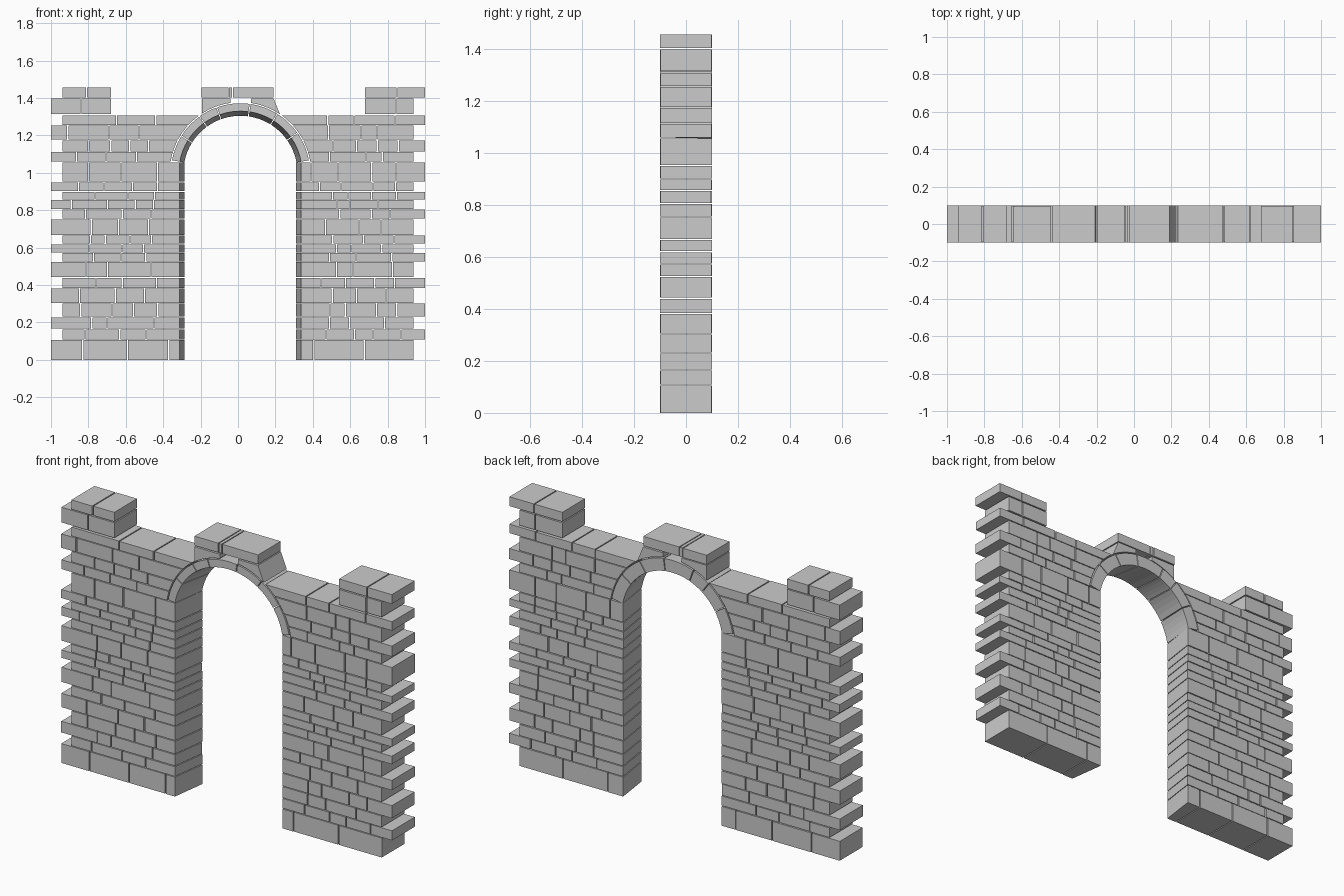
import bpy, bmesh, math, random

if "Cube" in bpy.data.objects:
    bpy.data.objects.remove(bpy.data.objects["Cube"])

random.seed(7)
CX, CZ = 0.013, 1.0            # centre of the arch circle
R_OUT, R_FRONT, R_BACK = 0.372, 0.33, 0.305
R_WALL = 0.378                 # masonry is cut back to this radius
GAP = 0.006
# course boundaries from ground to wall top, then the battlement courses
LEVELS = [0, .11, .167, .232, .305, .385, .443, .527, .575, .622, .669, .755,
          .807, .858, .902, .953, 1.06, 1.115, 1.177, 1.257, 1.31]
BATTLE = [(1.315, 1.398), (1.404, 1.455)]


def prism(bm, front, back=None, y0=-0.1, y1=0.1):
    """Stone with a front and a back outline (x, z), same point count."""
    back = back or front
    a = [bm.verts.new((x, y0, z)) for x, z in front]
    b = [bm.verts.new((x, y1, z)) for x, z in back]
    bm.faces.new(a)
    bm.faces.new(b[::-1])
    n = len(a)
    for i in range(n):
        bm.faces.new((a[i], b[i], b[(i + 1) % n], a[(i + 1) % n]))


def rect(x0, x1, z0, z1):
    return [(x0, z0), (x1, z0), (x1, z1), (x0, z1)]


def stone(bm, front, back=None):
    """Stone with slightly uneven face depth."""
    j = random.uniform(0, 0.003)
    prism(bm, front, back, -0.1 + j, 0.1 - random.uniform(0, 0.003))


def finish(bm, name):
    bmesh.ops.recalc_face_normals(bm, faces=bm.faces)
    me = bpy.data.meshes.new(name)
    bm.to_mesh(me)
    bm.free()
    ob = bpy.data.objects.new(name, me)
    bpy.context.collection.objects.link(ob)


def arc_x(z, r=R_WALL):
    return math.sqrt(max(r * r - (z - CZ) ** 2, 0))


def outer_edge(side, row):
    """Toothed outer ends, opposite phase on the two piers."""
    return side * (1.0 if (row % 2 == 0) == (side < 0) else 0.938)


# joints that can be read clearly, others are random
JOINTS = {(-1, 0): [-.83, -.59, -.37], (1, 0): [.405, .675],
          (-1, 15): [-.80, -.625, -.43], (1, 15): [.39, .535, .715, .845],
          (-1, 18): [-.91, -.69, -.53], (-1, 19): [-.65, -.44],
          (1, 19): [.48, .62, .84]}


def random_joints(a, b, height):
    lo, hi = min(a, b), max(a, b)
    n = 4 if height > 0.07 else random.choice((4, 5))
    step = (hi - lo) / n
    return [lo + step * (i + random.uniform(-.28, .28)) for i in range(1, n)]


def pier(side, name):
    bm = bmesh.new()
    for row in range(len(LEVELS) - 1):
        z0, z1 = LEVELS[row], LEVELS[row + 1] - GAP * 0.7
        out = outer_edge(side, row)
        curved = row >= 16
        inner = CX + side * (arc_x((z0 + z1) / 2) if curved else 0.325)
        joints = JOINTS.get((side, row)) or random_joints(out, inner, z1 - z0)
        joints = sorted(joints, key=lambda x: -side * x)   # outside to inside
        start = out
        for x in joints:
            stone(bm, rect(start, x + side * GAP / 2, z0, z1))
            start = x - side * GAP / 2
        # inner stone: splayed jamb, or cut to the arch curve
        if curved:
            zs = [z0 + (z1 - z0) * i / 4 for i in range(5)]
            stone(bm, [(start, z1), (start, z0)]
                  + [(CX + side * arc_x(z), z) for z in zs])
        else:
            stone(bm, rect(start, CX + side * 0.325, z0, z1),
                  rect(start, CX + side * 0.298, z0, z1))
    finish(bm, name)


pier(-1, "left_pier")
pier(1, "right_pier")

# corner battlements
for side, name, splits in ((-1, "left_battlement", (-.84, -.81)),
                           (1, "right_battlement", (.845, .85))):
    bm = bmesh.new()
    for k, (z0, z1) in enumerate(BATTLE):
        out, s = outer_edge(side, 20 + k), splits[k]
        stone(bm, rect(out, s + side * GAP / 2, z0, z1))
        stone(bm, rect(s - side * GAP / 2, side * 0.68, z0, z1))
    finish(bm, name)

# arch ring of wedge stones, opening narrower at the back
bm = bmesh.new()
cuts = [10, 35, 58, 82, 110, 126, 148, 170]
for a0, a1 in zip(cuts, cuts[1:]):
    angs = [math.radians(a0 + .4 + (a1 - a0 - .8) * i / 4) for i in range(5)]

    def ring(r, seq):
        return [(CX + r * math.cos(a), CZ + r * math.sin(a)) for a in seq]
    top = ring(R_OUT, angs)
    prism(bm, top + ring(R_FRONT, angs[::-1]), top + ring(R_BACK, angs[::-1]))
finish(bm, "arch_ring")

# crown: two shaped blocks on the arch and cap stones bridging them
bm = bmesh.new()


def over_arch(x0, x1):
    return [(x, CZ + math.sqrt(R_WALL ** 2 - (x - CX) ** 2))
            for x in (x0 + (x1 - x0) * i / 5 for i in range(6))]


stone(bm, over_arch(-.193, -.04) + [(-.04, 1.398), (-.193, 1.398)])
stone(bm, over_arch(.07, .225) + [(.19, 1.398), (.07, 1.398)])
z0, z1 = BATTLE[1]
for x0, x1 in ((-.195, -.052), (-.047, -.031), (-.026, .19)):
    stone(bm, rect(x0, x1, z0, z1))
finish(bm, "crown_battlement")
